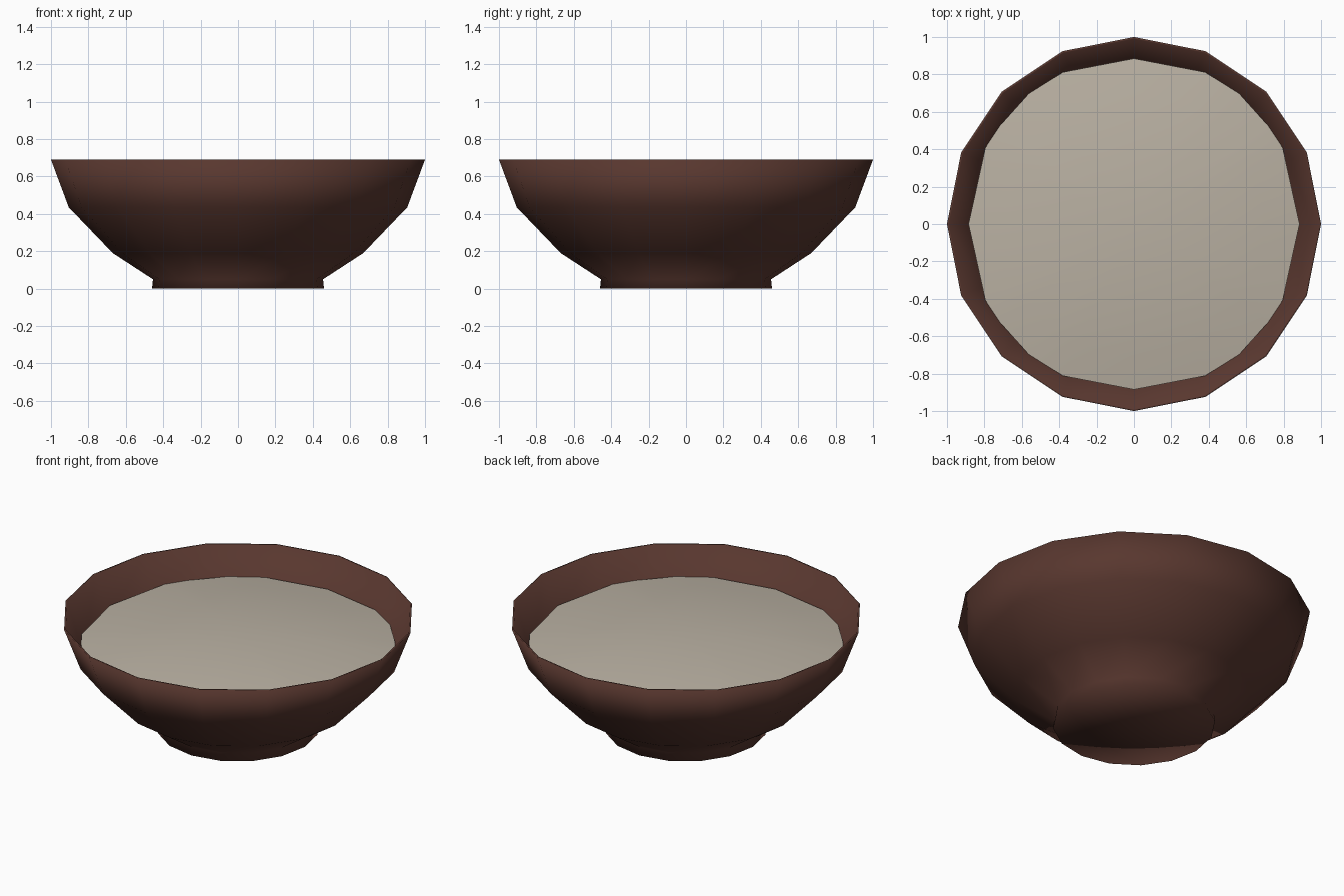
import bpy, bmesh, math

if "Cube" in bpy.data.objects:
    bpy.data.objects.remove(bpy.data.objects["Cube"])

SIDES = 16

def material(name, rgb):
    m = bpy.data.materials.new(name)
    m.diffuse_color = (*rgb, 1)
    m.use_nodes = True
    m.node_tree.nodes["Principled BSDF"].inputs["Base Color"].default_value = m.diffuse_color
    return m

def finish(name, bm, mat):
    me = bpy.data.meshes.new(name)
    bm.to_mesh(me)
    bm.free()
    me.materials.append(mat)
    for p in me.polygons:
        p.use_smooth = True
    ob = bpy.data.objects.new(name, me)
    bpy.context.collection.objects.link(ob)
    return ob

def skin(bm, rings):
    """Bridge consecutive rings; a one-vertex ring is a pole."""
    for a, b in zip(rings, rings[1:]):
        n = max(len(a), len(b))
        for i in range(n):
            j = (i + 1) % n
            quad = [a[i % len(a)], a[j % len(a)], b[j % len(b)], b[i % len(b)]]
            bm.faces.new(list(dict.fromkeys(quad)))

def lathe(name, profile, mat):
    bm = bmesh.new()
    rings = []
    for r, z in profile:
        n = SIDES if r > 0 else 1
        rings.append([bm.verts.new((r * math.cos(i * math.tau / SIDES),
                                    r * math.sin(i * math.tau / SIDES), z)) for i in range(n)])
    skin(bm, rings)
    return finish(name, bm, mat)

brown = material("dark brown wood", (0.098, 0.038, 0.028))
cream = material("grey cream filling", (0.49, 0.44, 0.365))

# Bowl: base, foot, outer wall, thin rim, inner wall and floor in one smooth shell
lathe("bowl", [(0, 0), (0.46, 0), (0.455, 0.05), (0.67, 0.19), (0.905, 0.435), (1.0, 0.69),
               (0.99, 0.69), (0.875, 0.455), (0.64, 0.22), (0.42, 0.08), (0, 0.06)], brown)

# Gently domed filling with a slightly uneven outline (one quarter, mirrored)
quarter = [(0.885, 0), (0.795, 0.408), (0.718, 0.525), (0.563, 0.697), (0.38, 0.812)]
half = quarter + [(0, 0.885)] + [(-x, y) for x, y in reversed(quarter)]
outline = half + [(x, -y) for x, y in reversed(half[1:-1])]
DOME = 0.075
bm = bmesh.new()
rings = [[bm.verts.new((x * s, y * s, 0.525 + DOME * (1 - s * s))) for x, y in outline]
         for s in (1, 0.8, 0.55, 0.28)]
rings.append([bm.verts.new((0, 0, 0.525 + DOME))])
skin(bm, rings)
finish("filling", bm, cream)
